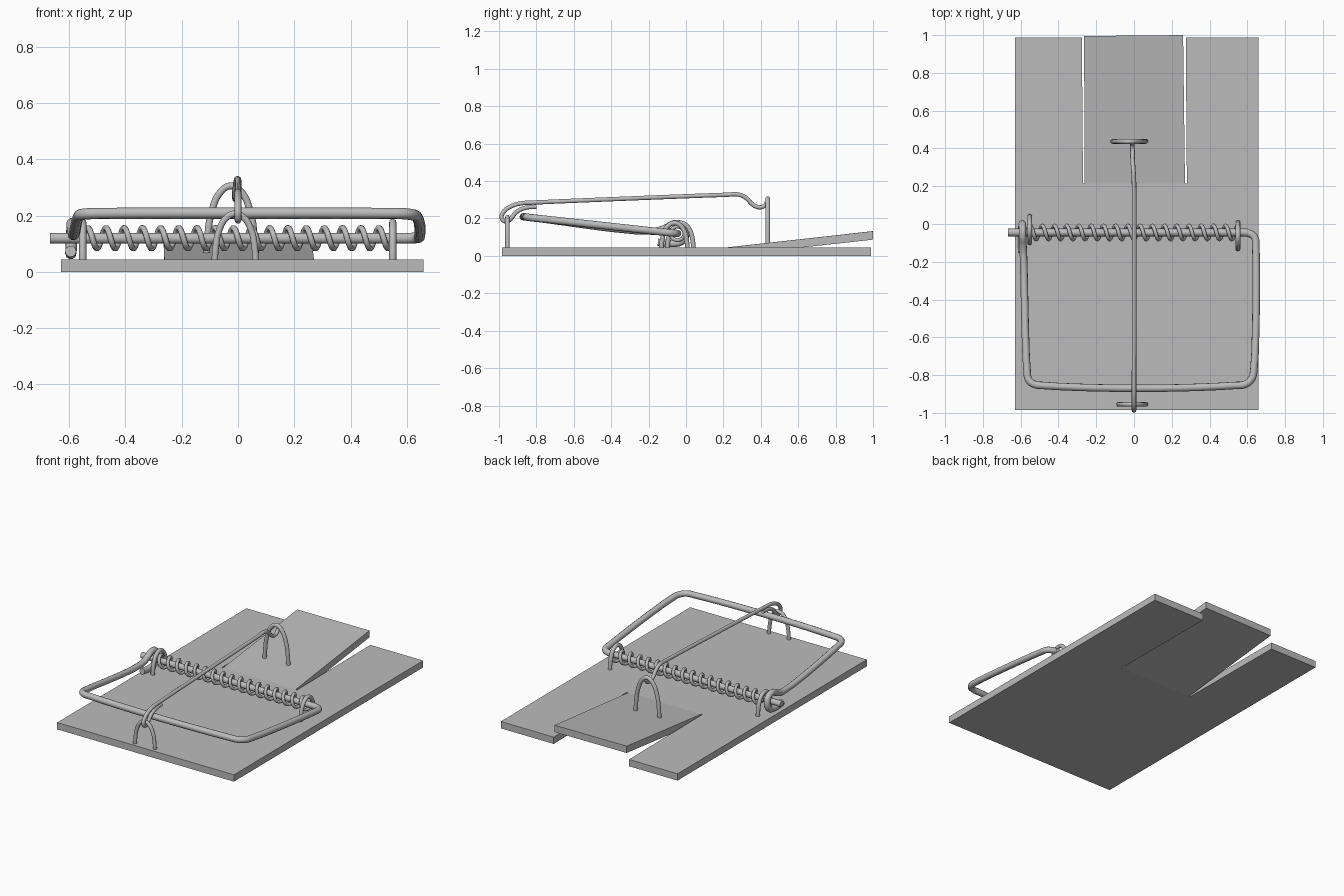
import bpy, bmesh, math

if "Cube" in bpy.data.objects:
    bpy.data.objects.remove(bpy.data.objects["Cube"])

metal = bpy.data.materials.new("plain grey")
metal.diffuse_color = (0.5, 0.5, 0.5, 1)
metal.use_nodes = True
metal.node_tree.nodes["Principled BSDF"].inputs["Base Color"].default_value = metal.diffuse_color


def wire(name, points, radius, smooth=True, sides=3):
    """Round wire through the points, with capped ends."""
    cu = bpy.data.curves.new(name, 'CURVE')
    cu.dimensions = '3D'
    cu.bevel_depth = radius
    cu.bevel_resolution = sides
    cu.use_fill_caps = True
    cu.resolution_u = 5
    sp = cu.splines.new('BEZIER' if smooth else 'POLY')
    pts = sp.bezier_points if smooth else sp.points
    pts.add(len(points) - 1)
    for p, co in zip(pts, points):
        if smooth:
            p.co = co
            p.handle_left_type = p.handle_right_type = 'AUTO'
        else:
            p.co = (*co, 1)
    ob = bpy.data.objects.new(name, cu)
    bpy.context.collection.objects.link(ob)
    bpy.ops.object.select_all(action='DESELECT')
    ob.select_set(True)
    bpy.context.view_layer.objects.active = ob
    bpy.ops.object.convert(target='MESH')
    ob = bpy.context.object
    ob.data.materials.clear()
    ob.data.materials.append(metal)
    bpy.ops.object.shade_smooth_by_angle(angle=math.radians(50))
    return ob


def slab(name, outline, heights, thick):
    """Flat-sided board from an xy outline; heights gives the top z of each corner."""
    bm = bmesh.new()
    top = [bm.verts.new((x, y, z)) for (x, y), z in zip(outline, heights)]
    low = [bm.verts.new((x, y, z - thick)) for (x, y), z in zip(outline, heights)]
    bm.faces.new(top)
    bm.faces.new(low[::-1])
    n = len(top)
    for i in range(n):
        j = (i + 1) % n
        bm.faces.new((top[j], top[i], low[i], low[j]))
    bmesh.ops.recalc_face_normals(bm, faces=bm.faces)
    me = bpy.data.meshes.new(name)
    bm.to_mesh(me)
    bm.free()
    me.materials.append(metal)
    ob = bpy.data.objects.new(name, me)
    bpy.context.collection.objects.link(ob)


# base board with a wide notch at the back
T = 0.045
board = [(-0.63, -0.985), (0.66, -0.985), (0.66, 0.988), (0.274, 0.988),
         (0.28, 0.215), (-0.27, 0.215), (-0.276, 0.988), (-0.63, 0.988)]
slab("base_board", board, [T] * 8, T)
# raised pedal filling the notch
slab("bait_pedal", [(-0.262, 0.215), (0.27, 0.215), (0.26, 1.0), (-0.264, 0.995)],
     [T, T, 0.132, 0.132], T)

# axle through the spring
AY, AZ = -0.045, 0.12
wire("axle", [(-0.668, AY, AZ), (0.6, AY, AZ)], 0.02, False)

# coil spring
turns, step = 17, 14
coil = []
for i in range(turns * step + 1):
    a = 2 * math.pi * i / step
    coil.append((-0.55 + 1.1 * i / (turns * step),
                 AY + 0.037 * math.cos(a), AZ + 0.037 * math.sin(a)))
wire("coil_spring", coil, 0.0105, False, 2)

# hammer bow: leaves the axle on the right, ends in a loop round it on the left
bow = [(0.58, AY, AZ), (0.61, -0.05, 0.12), (0.638, -0.07, 0.122), (0.645, -0.12, 0.127),
       (0.634, -0.78, 0.199), (0.622, -0.82, 0.203), (0.59, -0.848, 0.207),
       (0.53, -0.855, 0.208), (0.02, -0.87, 0.209), (-0.48, -0.855, 0.208),
       (-0.53, -0.848, 0.207), (-0.557, -0.825, 0.204), (-0.566, -0.78, 0.199),
       (-0.585, -0.17, 0.132), (-0.588, -0.11, 0.148), (-0.59, -0.06, 0.172),
       (-0.59, -0.02, 0.163), (-0.592, 0.0, 0.12), (-0.593, -0.02, 0.08),
       (-0.594, -0.07, 0.066), (-0.595, -0.15, 0.073)]
wire("hammer_bow", bow, 0.02)


# wire staples
def staple(name, centre, half, top, radius, along_x):
    pts = []
    for u, v in ((-1, 0), (-0.95, 0.3), (-0.78, 0.66), (-0.42, 0.92), (0, 1),
                 (0.42, 0.92), (0.78, 0.66), (0.95, 0.3), (1, 0)):
        d = u * half
        z = 0.035 + v * (top - 0.035)
        pts.append((centre[0] + d, centre[1], z) if along_x
                   else (centre[0], centre[1] + d, z))
    wire(name, pts, radius)


staple("left_axle_staple", (-0.552, -0.03), 0.07, 0.176, 0.013, False)
staple("right_axle_staple", (0.55, -0.062), 0.07, 0.176, 0.013, False)
staple("front_staple", (-0.01, -0.955), 0.073, 0.207, 0.012, True)
staple("rear_staple", (-0.025, 0.437), 0.088, 0.306, 0.013, True)

# locking bar with a hook at each end
bar = [(0, -0.80, 0.263), (0, -0.86, 0.257), (0, -0.91, 0.232), (0, -0.935, 0.2),
       (0, -0.96, 0.184), (0, -0.985, 0.2), (0, -0.975, 0.235), (0, -0.935, 0.265),
       (0, -0.88, 0.281), (0, -0.82, 0.285), (0, 0.22, 0.327), (-0.003, 0.28, 0.328),
       (-0.006, 0.32, 0.311), (-0.008, 0.355, 0.276), (-0.008, 0.39, 0.26),
       (-0.01, 0.42, 0.268), (-0.01, 0.432, 0.288)]
wire("locking_bar", bar, 0.012)
